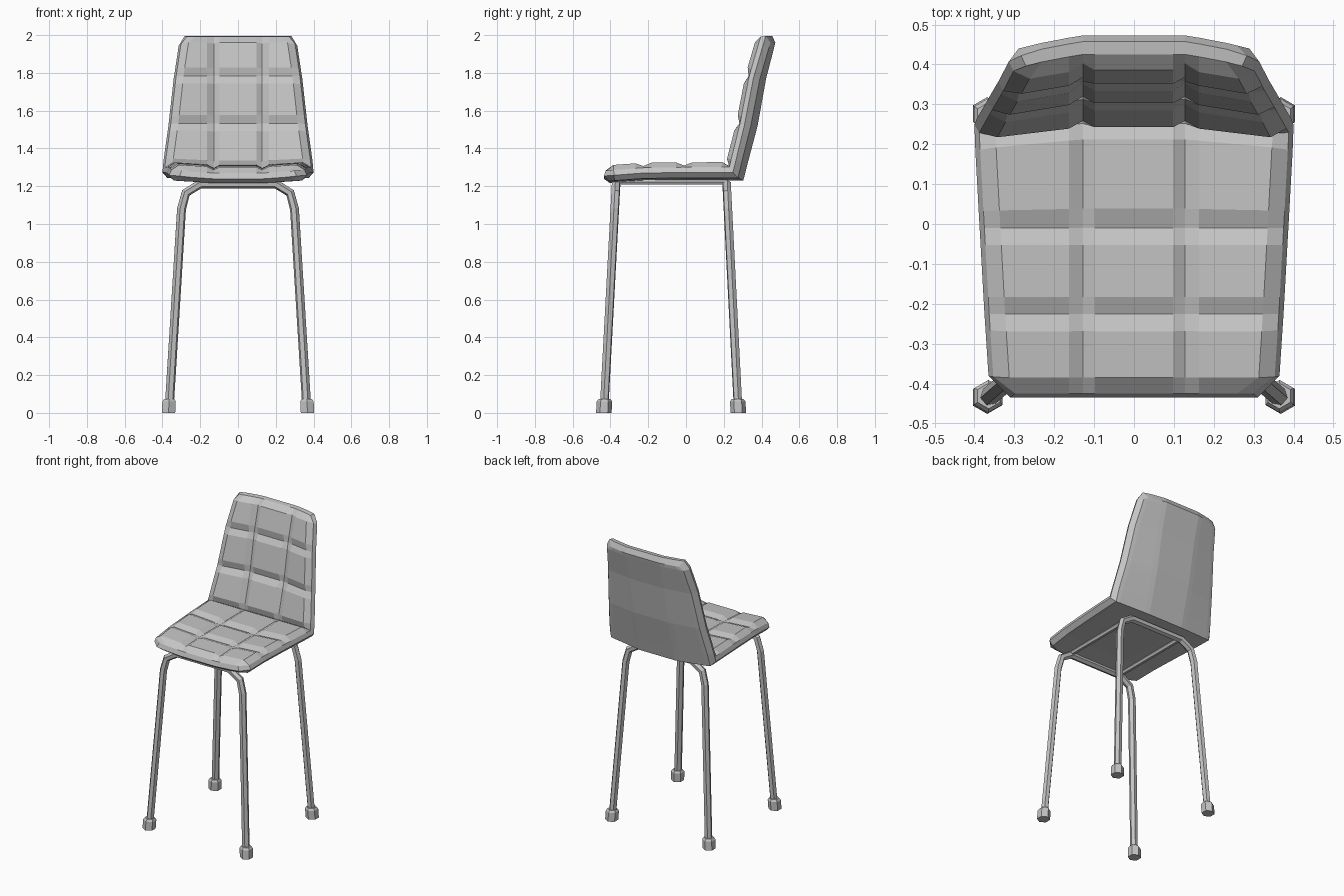
import bpy, bmesh
from mathutils import Vector

cube = bpy.data.objects.get("Cube")
if cube:
    bpy.data.objects.remove(cube, do_unlink=True)

GREY = (0.55, 0.55, 0.55, 1)
mat = bpy.data.materials.new("plain grey")
mat.use_nodes = True
mat.diffuse_color = GREY
mat.node_tree.nodes["Principled BSDF"].inputs["Base Color"].default_value = GREY


def mesh_object(name, bm):
    bmesh.ops.recalc_face_normals(bm, faces=bm.faces)
    mesh = bpy.data.meshes.new(name)
    bm.to_mesh(mesh)
    bm.free()
    mesh.materials.append(mat)
    obj = bpy.data.objects.new(name, mesh)
    bpy.context.collection.objects.link(obj)
    return obj


# Shell: rim path with cushion seams as (y, z, half width, centre sag y, centre sag z)
SEAMS = [Vector(p) for p in (
    (-0.425, 1.285, 0.362, 0, -0.015),
    (-0.225, 1.300, 0.375, 0, -0.018),
    (-0.010, 1.303, 0.387, 0, -0.020),
    (0.225, 1.303, 0.400, 0.035, -0.018),
    (0.280, 1.530, 0.368, 0.045, 0),
    (0.328, 1.780, 0.340, 0.042, 0),
    (0.390, 1.992, 0.308, 0.035, 0))]
BEVEL, PUFF, SEAM = 0.042, 0.030, 0.013
SEAM_X = 0.128

# Each cushion row gives a seam station and two puffed stations
stations, heights = [], []
for a, b in zip(SEAMS, SEAMS[1:]):
    f = BEVEL / (b - a).to_2d().length
    stations += [a.copy(), a.lerp(b, f), a.lerp(b, 1 - f)]
    heights += [SEAM, PUFF, PUFF]
stations.append(SEAMS[-1].copy())
heights.append(0)
heights[0] = 0
stations[0][2], stations[-1][2] = 0.31, 0.283
LAST = len(stations) - 1


def tangents(j):
    before = (stations[j] - stations[max(j - 1, 0)]).to_2d()
    after = (stations[min(j + 1, LAST)] - stations[j]).to_2d()
    before = before if j > 0 else after
    after = after if j < LAST else before
    t = (before.normalized() + after.normalized()).normalized()
    return t, 1 / t.dot(after.normalized())


def shell_point(j, x, offset, along=0):
    """Point at station j, moved along the surface normal and the path."""
    y, z, w, sag_y, sag_z = stations[j]
    t, mitre = tangents(j)
    if offset < 0:
        offset *= mitre
    sag = min(max((w - abs(x)) / (w - SEAM_X), 0), 1) ** 0.7
    end = -1 if j == 0 else 1 if j == LAST else 0
    return Vector((x,
                   y - t.y * offset + t.x * along * end + sag_y * sag,
                   z + t.x * offset + t.y * along * end + sag_z * sag))


def columns(w, rim):
    half = [(w - rim, 0), (w - 0.052, PUFF), (SEAM_X + 0.035, PUFF),
            (SEAM_X, SEAM), (SEAM_X - 0.03, PUFF)]
    return [(-x, h) for x, h in half] + half[::-1]


bm = bmesh.new()
top, bottom = [], []
for j, s in enumerate(stations):
    top.append([bm.verts.new(shell_point(j, x, min(h, heights[j])))
                for x, h in columns(s[2], 0.012)])
    bottom.append([bm.verts.new(shell_point(j, x, -0.055, -0.018))
                   for x, h in columns(s[2], 0.025)])
COLS = len(top[0])
for grid in (top, bottom):
    for j in range(LAST):
        for i in range(COLS - 1):
            bm.faces.new((grid[j][i], grid[j][i + 1],
                          grid[j + 1][i + 1], grid[j + 1][i]))

# Rim band joining the cushion side and the underside
border = ([(0, i) for i in range(COLS)]
          + [(j, COLS - 1) for j in range(1, LAST + 1)]
          + [(LAST, i) for i in range(COLS - 2, -1, -1)]
          + [(j, 0) for j in range(LAST - 1, 0, -1)])
middle = [bm.verts.new(shell_point(j, columns(stations[j][2], 0)[i][0], -0.03, 0.012))
          for j, i in border]
for k, (j, i) in enumerate(border):
    n = (k + 1) % len(border)
    jn, i_n = border[n]
    bm.faces.new((top[j][i], top[jn][i_n], middle[n], middle[k]))
    bm.faces.new((middle[k], middle[n], bottom[jn][i_n], bottom[j][i]))
mesh_object("seat_shell", bm)


# Tubes: six-sided sweep along a polyline
def tube(name, points, radius):
    curve = bpy.data.curves.new(name, "CURVE")
    curve.dimensions = "3D"
    curve.bevel_depth = radius
    curve.bevel_resolution = 1
    curve.use_fill_caps = True
    spline = curve.splines.new("POLY")
    spline.points.add(len(points) - 1)
    for p, co in zip(spline.points, points):
        p.co = (*co, 1)
    source = bpy.data.objects.new(name, curve)
    bpy.context.collection.objects.link(source)
    bpy.context.view_layer.update()
    evaluated = source.evaluated_get(bpy.context.evaluated_depsgraph_get())
    bm = bmesh.new()
    bm.from_mesh(evaluated.to_mesh())
    evaluated.to_mesh_clear()
    bpy.data.objects.remove(source, do_unlink=True)
    for face in bm.faces:
        face.smooth = False
        face.material_index = 0
    mesh_object(name, bm)


def foot(name, x, y):
    bm = bmesh.new()
    rings = []
    for z, r, shift in ((0, 0.041, 0), (0.06, 0.041, 0.003), (0.073, 0.032, 0.004)):
        ring = bmesh.ops.create_circle(bm, segments=6, radius=r)["verts"]
        centre = Vector((x * (1 - shift / abs(x)), y * (1 - shift / abs(y)), z))
        bmesh.ops.translate(bm, verts=ring, vec=centre)
        rings.append(ring)
    for low, high in zip(rings, rings[1:]):
        for k in range(6):
            bm.faces.new((low[k], low[k - 1], high[k - 1], high[k]))
    bm.faces.new(rings[0])
    bm.faces.new(rings[-1])
    mesh_object(name, bm)


# Leg arches, feet and the two rails under the seat
TOP_Z = 1.212
for end, foot_y, top_y in (("front", -0.435, -0.37), ("rear", 0.277, 0.215)):
    side = [(0.364, 0.03), (0.299, 1.08), (0.276, 1.165), (0.2, TOP_Z)]
    half = [(x, foot_y + (top_y - foot_y) * z / TOP_Z, z) for x, z in side]
    tube(end + "_leg_arch", half + [(-x, y, z) for x, y, z in half[::-1]], 0.024)
    for label, sign in (("left", 1), ("right", -1)):
        foot(f"{end}_{label}_foot", sign * 0.368, foot_y)
for label, sign in (("left", 1), ("right", -1)):
    tube(label + "_seat_rail", [(sign * 0.2, -0.37, 1.222), (sign * 0.2, 0.215, 1.222)], 0.016)
